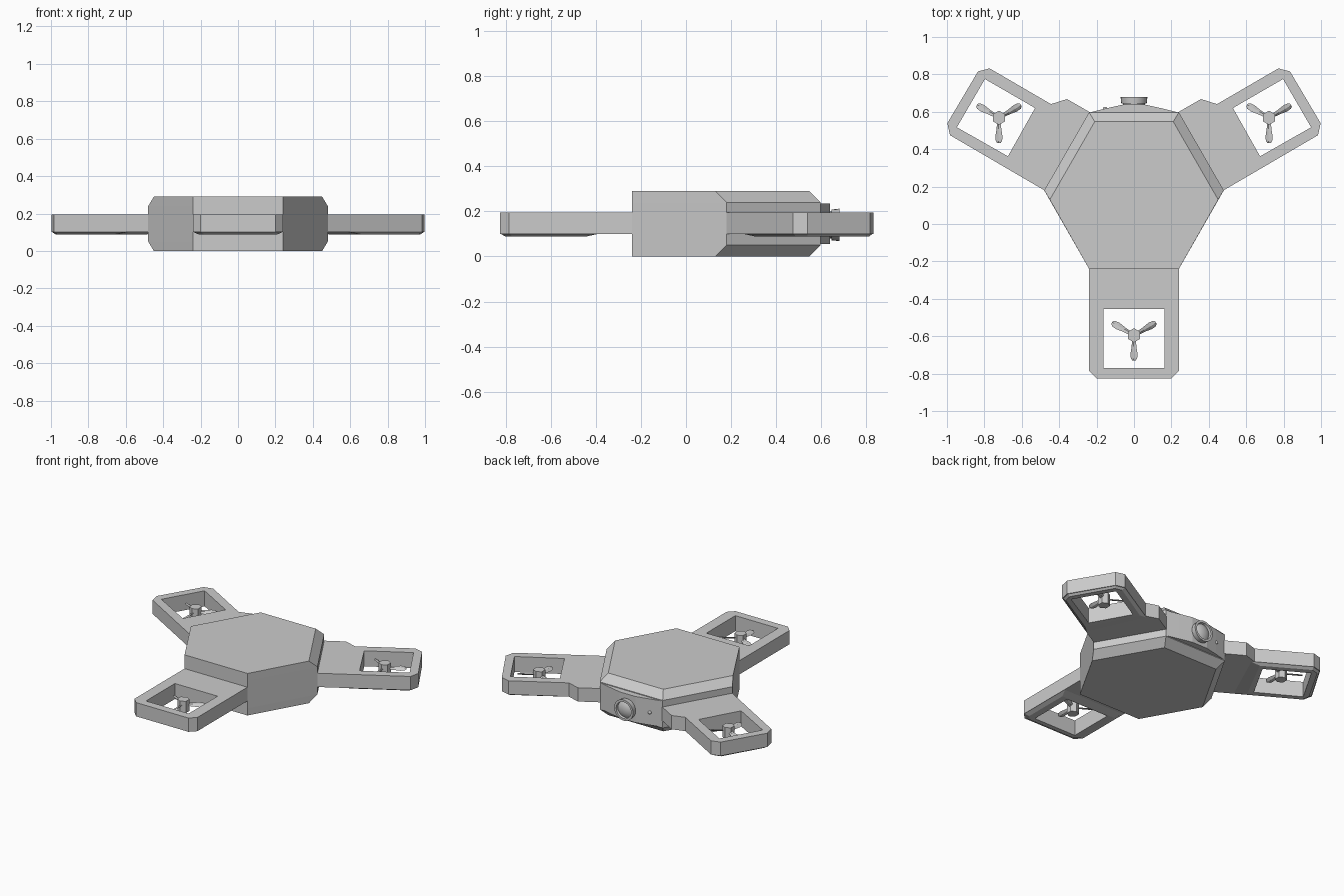
import bpy, bmesh
from math import sin, cos, pi, radians
from mathutils import Matrix, Vector

if "Cube" in bpy.data.objects:
    bpy.data.objects.remove(bpy.data.objects["Cube"])


def finish(bm, name):
    bmesh.ops.recalc_face_normals(bm, faces=bm.faces)
    me = bpy.data.meshes.new(name)
    bm.to_mesh(me)
    bm.free()
    ob = bpy.data.objects.new(name, me)
    bpy.context.collection.objects.link(ob)
    return ob


def stack(name, levels):
    """Levels are (z, [outline, hole...]); same point counts on every level."""
    bm = bmesh.new()
    rings = [[[bm.verts.new((x, y, z)) for x, y in loop] for loop in loops]
             for z, loops in levels]
    for low, high in zip(rings, rings[1:]):
        for a, b in zip(low, high):
            for i in range(len(a)):
                j = (i + 1) % len(a)
                bm.faces.new((a[i], a[j], b[j], b[i]))
    for level in (rings[0], rings[-1]):
        if len(level) == 1:
            bm.faces.new(level[0])
            continue
        edges = [bm.edges.get((r[i], r[i - 1])) for r in level for i in range(len(r))]
        bmesh.ops.triangle_fill(bm, edges=edges, use_beauty=True)
    bmesh.ops.dissolve_limit(bm, angle_limit=0.01, verts=bm.verts, edges=bm.edges)
    return finish(bm, name)


def flip(loop):
    return [(-x, y) for x, y in loop]


# hexagonal body, chamfered on its three rear sides
full = [(-.24, -.24), (.24, -.24), (.48, .18), (.24, .597), (-.24, .597), (-.48, .18)]
cut = [(-.24, -.24), (.24, -.24), (.45, .13), (.21, .547), (-.21, .547), (-.45, .13)]
stack("body", [(0, [cut]), (.05, [full]), (.24, [full]), (.29, [cut])])

# front arm with a square rotor opening and a shallow underside lip
hole = [(-.163, -.77), (.163, -.77), (.163, -.455), (-.163, -.455)]
arm = [(-.24, -.2), (-.24, -.785), (-.2, -.825), (.2, -.825), (.24, -.785), (.24, -.2)]
lip = [(-.235, -.39), (-.235, -.78), (-.197, -.82), (.197, -.82), (.235, -.78), (.235, -.39)]
lip_low = [(-.21, -.445), (-.21, -.77), (-.18, -.8), (.18, -.8), (.21, -.77), (.21, -.445)]
stack("front_arm", [(.1, [arm, hole]), (.195, [arm, hole])])
stack("front_arm_lip", [(.088, [lip_low, hole]), (.1, [lip, hole])])

# rear arms, mirrored left and right
hole = [(.797, .775), (.529, .62), (.674, .362), (.947, .517)]
arm = [(.45, .163), (.984, .475), (.998, .539), (.834, .816), (.772, .832),
       (.444, .641), (.358, .668), (.2, .577)]
lip = [(.6, .255), (.98, .478), (.992, .539), (.832, .811), (.773, .826), (.43, .628)]
lip_low = [(.66, .31), (.965, .487), (.975, .539), (.826, .797), (.776, .81), (.49, .64)]
for side, f in (("right", list), ("left", flip)):
    stack(side + "_arm", [(.1, [f(arm), f(hole)]), (.195, [f(arm), f(hole)])])
    stack(side + "_arm_lip", [(.088, [f(lip_low), f(hole)]), (.1, [f(lip), f(hole)])])


# rotors: six-sided hub and three pitched blades
def rotor(name, x, y):
    bm = bmesh.new()
    bmesh.ops.create_cone(bm, cap_ends=True, segments=6, radius1=.038, radius2=.038,
                          depth=.08, matrix=Matrix.Translation((0, 0, .145)))
    for k in range(3):
        spin = Matrix.Rotation(radians(-90 + 120 * k), 4, 'Z')
        prev = None
        for r, w, pitch in ((.02, .012, 35), (.06, .015, 32), (.1, .021, 25),
                            (.125, .018, 20), (.136, .008, 18)):
            tilt = Matrix.Rotation(radians(pitch), 4, 'X')
            ring = []
            for a, b in ((-1, 0), (0, -1), (1, 0), (0, 1)):
                p = tilt @ Vector((0, a * w, b * .005)) + Vector((r, 0, .15))
                ring.append(bm.verts.new(spin @ p))
            if prev:
                for i in range(4):
                    j = (i + 1) % 4
                    bm.faces.new((prev[i], prev[j], ring[j], ring[i]))
            else:
                bm.faces.new(ring)
            prev = ring
        bm.faces.new(prev)
    ob = finish(bm, name)
    ob.location = (x, y, 0)


rotor("front_rotor", 0, -.595)
rotor("right_rotor", .722, .568)
rotor("left_rotor", -.722, .568)

# bulging camera panel on the rear side
half = [(.235, .597), (.15, .618), (.06, .638)]
panel = [(.235, .58)] + half + flip(half[::-1]) + [(-.235, .58)]
stack("camera_panel", [(.055, [panel]), (.235, [panel])])

# camera lens, turned around the y axis
bm = bmesh.new()
N, prev = 24, None
for r, y in ((.055, .6), (.06, .645), (.068, .645), (.072, .68), (.057, .68),
             (.054, .665), (.04, .673), (.02, .679), (.003, .68)):
    ring = [bm.verts.new((r * cos(2 * pi * i / N), y, .14 + r * sin(2 * pi * i / N)))
            for i in range(N)]
    if prev:
        for i in range(N):
            j = (i + 1) % N
            bm.faces.new((prev[i], prev[j], ring[j], ring[i]))
    else:
        bm.faces.new(ring)
    prev = ring
bm.faces.new(prev)
lens = finish(bm, "camera_lens")

# small sensor beside the lens
bm = bmesh.new()
bmesh.ops.create_uvsphere(bm, u_segments=12, v_segments=8, radius=.012,
                          matrix=Matrix.Translation((-.155, .615, .142)))
sensor = finish(bm, "sensor_dot")

for ob in (lens, sensor):
    ob.select_set(True)
    bpy.context.view_layer.objects.active = ob
bpy.ops.object.shade_smooth_by_angle(angle=radians(35))
